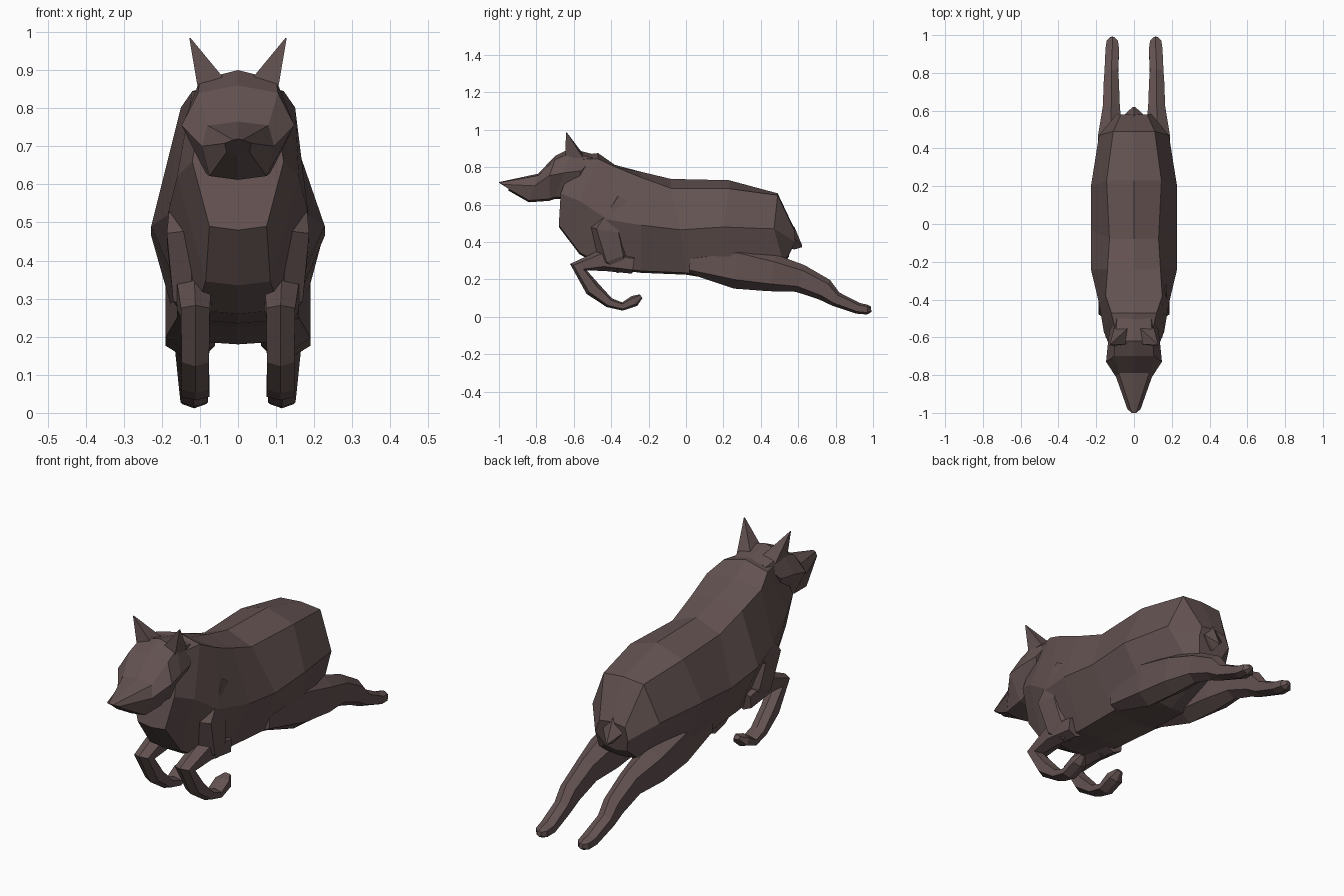
import bpy, bmesh, math
from mathutils import Vector

coat = bpy.data.materials.new("dark brown coat")
coat.diffuse_color = (0.125, 0.085, 0.083, 1)


def loft(name, rings, mirror=False):
    """Skin a list of equal-sized vertex rings, closing both ends."""
    bm = bmesh.new()
    vs = [[bm.verts.new(p) for p in r] for r in rings]
    n = len(vs[0])
    for a, b in zip(vs, vs[1:]):
        for i in range(n):
            j = (i + 1) % n
            bm.faces.new((a[i], a[j], b[j], b[i]))
    bm.faces.new(vs[0])
    bm.faces.new(vs[-1])
    bmesh.ops.recalc_face_normals(bm, faces=bm.faces)
    me = bpy.data.meshes.new(name)
    bm.to_mesh(me)
    bm.free()
    me.materials.append(coat)
    ob = bpy.data.objects.new(name, me)
    bpy.context.collection.objects.link(ob)
    if mirror:
        ob.modifiers.new("mirror", 'MIRROR').use_mirror_merge = False
    return ob


def trunk_ring(s):
    """Symmetric ring: spine, back edge, flank, belly edge, belly centre."""
    yt, zt, ym, zm, yb, zb, wt, wm, wb, d = s
    half = [(wt, yt, zt - d), (wm, ym, zm), (wb, yb, zb)]
    return ([(0, yt, zt)] + half + [(0, yb, zb - 0.01)]
            + [(-x, y, z) for x, y, z in reversed(half)])


def limb(name, path):
    """Tube along a side-view path of (x, y, z, half width, half thickness)."""
    pts = [Vector(p[:3]) for p in path]
    rings = []
    for i, (x, y, z, w, t) in enumerate(path):
        d = pts[min(i + 1, len(pts) - 1)] - pts[max(i - 1, 0)]
        d.x = 0
        d.normalize()
        n = Vector((0, -d.z, d.y))
        rings.append([pts[i] + Vector((w * a, 0, 0)) + n * t * b for a, b in
                      ((0, 1), (1, .6), (1, -.6), (0, -1), (-1, -.6), (-1, .6))])
    return loft(name, rings, True)


# body and neck, rump to chest
body = [
    (.58, .47, .585, .40, .55, .33, .07, .09, .06, .01),
    (.49, .66, .47, .47, .52, .29, .11, .185, .11, .01),
    (.23, .73, .20, .48, .27, .19, .145, .228, .15, .045),
    (-.08, .737, -.03, .465, 0, .235, .13, .228, .13, .05),
    (-.24, .775, -.24, .49, -.24, .245, .14, .228, .12, .03),
    (-.38, .812, -.42, .52, -.44, .27, .15, .185, .11, .01),
    (-.47, .875, -.57, .62, -.57, .345, .12, .16, .085, .03),
    (-.60, .86, -.67, .66, -.68, .49, .09, .12, .075, .02),
]
loft("body", [trunk_ring(s) for s in body])

# head and muzzle
head = [
    (-.50, .87, -.56, .78, -.60, .64, .09, .13, .08, .02),
    (-.62, .90, -.65, .77, -.70, .64, .10, .14, .085, .025),
    (-.70, .86, -.73, .755, -.73, .63, .105, .148, .085, .02),
    (-.79, .765, -.81, .70, -.84, .622, .08, .095, .075, .01),
    (-1.0, .72, -.98, .708, -.95, .685, .012, .035, .03, .003),
]
loft("head", [trunk_ring(s) for s in head])

# ears
loft("ears", [
    [(.03, -.635, .87), (.105, -.645, .85), (.105, -.55, .85), (.03, -.55, .87)],
    [(.125, -.642, .985), (.128, -.642, .985), (.128, -.637, .985), (.125, -.637, .985)],
], True)

# short tail stub
loft("tail", [[(w * a, y, z + t * b) for a, b in ((0, 1), (1, 0), (0, -1), (-1, 0))]
              for y, z, w, t in ((.53, .45, .07, .08), (.58, .42, .05, .06), (.62, .378, .006, .006))])

# shoulders
limb("shoulders", [
    (.11, -.32, .62, .06, .08), (.125, -.42, .46, .062, .10),
    (.12, -.38, .31, .05, .08), (.115, -.34, .25, .02, .03)])

# front legs, folded back under the chest
limb("front_legs", [
    (.115, -.28, .28, .045, .05), (.115, -.44, .305, .045, .06),
    (.112, -.575, .265, .038, .048), (.112, -.50, .15, .036, .042),
    (.112, -.41, .075, .036, .027), (.112, -.34, .055, .037, .022),
    (.112, -.275, .085, .037, .03), (.112, -.24, .11, .015, .012)])

# hind legs, stretched out behind
limb("hind_legs", [
    (.12, .02, .28, .04, .05), (.125, .27, .27, .065, .12),
    (.125, .46, .235, .065, .10), (.12, .61, .205, .045, .075),
    (.12, .74, .145, .04, .06), (.12, .80, .095, .036, .04),
    (.115, .92, .045, .036, .03), (.115, .97, .038, .03, .026),
    (.115, .99, .04, .01, .015)])

# lift everything so the lowest paw rests on z = 0
bpy.context.view_layer.update()
